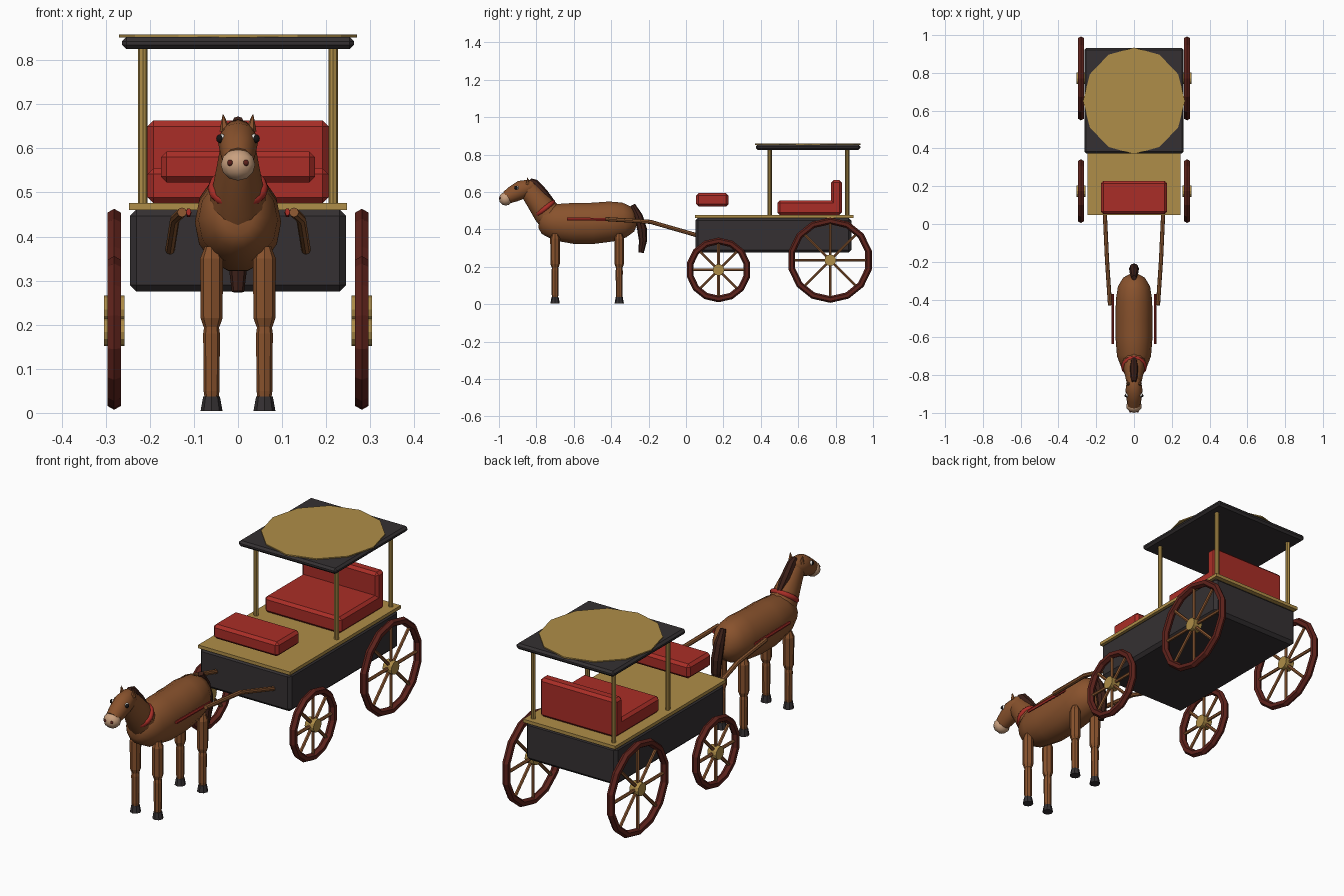
import bpy, bmesh, math
from mathutils import Vector, Matrix

if "Cube" in bpy.data.objects:
    bpy.data.objects.remove(bpy.data.objects["Cube"])


def material(name, r, g, b):
    m = bpy.data.materials.new(name)
    m.use_nodes = True
    m.diffuse_color = (r, g, b, 1)
    m.node_tree.nodes["Principled BSDF"].inputs["Base Color"].default_value = (r, g, b, 1)
    return m


GOLD = material("gold trim", 0.43, 0.27, 0.065)
RED = material("red upholstery", 0.40, 0.027, 0.02)
DARK = material("charcoal", 0.035, 0.03, 0.032)
COAT = material("horse brown", 0.25, 0.085, 0.026)
WOOD = material("wood brown", 0.27, 0.10, 0.032)
RIM = material("dark red", 0.11, 0.016, 0.011)
HAIR = material("dark hair", 0.045, 0.014, 0.009)
MUZZLE = material("pale muzzle", 0.58, 0.35, 0.21)
BLACK = material("black", 0.008, 0.007, 0.007)
WHITE = material("white", 0.8, 0.78, 0.74)


def finish(name, bm, mat, smooth=None):
    bmesh.ops.recalc_face_normals(bm, faces=bm.faces)
    me = bpy.data.meshes.new(name)
    bm.to_mesh(me)
    bm.free()
    me.materials.append(mat)
    ob = bpy.data.objects.new(name, me)
    bpy.context.collection.objects.link(ob)
    if smooth:
        bpy.ops.object.select_all(action='DESELECT')
        ob.select_set(True)
        bpy.context.view_layer.objects.active = ob
        bpy.ops.object.shade_smooth_by_angle(angle=math.radians(smooth))
    return ob


def box(name, mat, x, y, z, bevel=0.0):
    """Box given as x half width, (y0, y1), (z0, z1)."""
    bm = bmesh.new()
    bmesh.ops.create_cube(bm, size=1)
    for v in bm.verts:
        v.co = (v.co.x * 2 * x, y[0] + (v.co.y + 0.5) * (y[1] - y[0]),
                z[0] + (v.co.z + 0.5) * (z[1] - z[0]))
    if bevel:
        bmesh.ops.bevel(bm, geom=bm.edges[:], offset=bevel, segments=1, affect='EDGES')
    return finish(name, bm, mat)


def add_loft(bm, rings, sides):
    """Skin elliptical rings (centre, x radius, other radius) along a path."""
    pts = [Vector(r[0]) for r in rings]
    loops = []
    for i, (c, rx, rv) in enumerate(rings):
        t = (pts[min(i + 1, len(pts) - 1)] - pts[max(i - 1, 0)]).normalized()
        u = Vector((1, 0, 0))
        u = (u - t * u.dot(t)).normalized()
        v = t.cross(u)
        loops.append([bm.verts.new(pts[i] + u * rx * math.cos(a) + v * rv * math.sin(a))
                      for a in (2 * math.pi * k / sides for k in range(sides))])
    for a, b in zip(loops, loops[1:]):
        for k in range(sides):
            n = (k + 1) % sides
            bm.faces.new((a[k], a[n], b[n], b[k]))
    bm.faces.new(loops[0])
    bm.faces.new(loops[-1])


def loft(name, mat, rings, sides=8, smooth=None):
    bm = bmesh.new()
    add_loft(bm, rings, sides)
    return finish(name, bm, mat, smooth)


def spine(x, rows):
    return [((x, y, z), rx, rv) for y, z, rx, rv in rows]


def ball(name, mat, centre, size, smooth=60):
    bm = bmesh.new()
    bmesh.ops.create_uvsphere(bm, u_segments=10, v_segments=6, radius=1)
    bm.transform(Matrix.Translation(centre) @ Matrix.Diagonal((*size, 1)))
    return finish(name, bm, mat, smooth)


def disc(name, mat, sides, depth, matrix):
    bm = bmesh.new()
    bmesh.ops.create_cone(bm, cap_ends=True, segments=sides, radius1=1, radius2=1, depth=depth)
    bm.transform(matrix)
    return finish(name, bm, mat)


def ring(name, mat, matrix, major, minor, n=14, m=6, smooth=None):
    """Torus around local z."""
    bm = bmesh.new()
    g = []
    for i in range(n):
        a = 2 * math.pi * i / n
        row = []
        for j in range(m):
            b = 2 * math.pi * j / m
            d = major + minor * math.cos(b)
            row.append(bm.verts.new((d * math.cos(a), d * math.sin(a), minor * math.sin(b))))
        g.append(row)
    for i in range(n):
        for j in range(m):
            p, q = (i + 1) % n, (j + 1) % m
            bm.faces.new((g[i][j], g[p][j], g[p][q], g[i][q]))
    bm.transform(matrix)
    return finish(name, bm, mat, smooth)


# Carriage body, floor and seats
box("carriage_body", DARK, 0.245, (0.05, 0.885), (0.275, 0.462), 0.015)
box("floor_trim", GOLD, 0.247, (0.047, 0.895), (0.46, 0.476))
box("driver_seat", RED, 0.175, (0.053, 0.228), (0.523, 0.593), 0.013)
box("rear_seat", RED, 0.205, (0.49, 0.81), (0.476, 0.555), 0.013)
box("rear_seat_back", RED, 0.205, (0.775, 0.833), (0.476, 0.663), 0.013)

# Canopy
for x in (-0.216, 0.216):
    for y in (0.448, 0.862):
        loft("canopy_post", GOLD, [((x, y, 0.47), 0.011, 0.011), ((x, y, 0.83), 0.011, 0.011)])
box("canopy", DARK, 0.263, (0.373, 0.932), (0.825, 0.853), 0.01)
disc("canopy_top", GOLD, 12, 0.006,
     Matrix.Translation((0, 0.652, 0.855)) @ Matrix.Diagonal((0.27, 0.282, 1, 1)))

# Wheels
SIDEWAYS = Matrix.Rotation(math.pi / 2, 4, 'Y')
for side in (-1, 1):
    for label, y, z, r in (("front", 0.174, 0.183, 0.173), ("rear", 0.771, 0.235, 0.228)):
        c = Vector((side * 0.281, y, z))
        place = Matrix.Translation(c) @ SIDEWAYS
        ring(label + "_wheel_rim", RIM, place, r - 0.018, 0.018)
        disc(label + "_wheel_hub", GOLD, 12, 0.047, place @ Matrix.Diagonal((0.031, 0.031, 1, 1)))
        bm = bmesh.new()
        for k in range(8):
            a = k * math.pi / 4
            end = c + Vector((0, math.cos(a), math.sin(a))) * (r - 0.018)
            add_loft(bm, [(c, 0.008, 0.008), (end, 0.008, 0.008)], 6)
        finish(label + "_wheel_spokes", bm, WOOD)

# Shafts and harness traces
for s in (-1, 1):
    loft("shaft", WOOD, [((s * x, y, z), 0.011, 0.011) for x, y, z in
                         ((0.155, 0.07, 0.365), (0.143, -0.19, 0.44), (0.127, -0.43, 0.455))])
    loft("harness_trace", RED, [((s * 0.112, -0.37, 0.452), 0.006, 0.009),
                                ((s * 0.112, -0.635, 0.456), 0.006, 0.009)], 6)

# Horse trunk, neck and head
loft("horse_body", COAT, spine(0, (
    (-0.785, 0.445, 0.035, 0.04), (-0.765, 0.443, 0.065, 0.07), (-0.70, 0.438, 0.09, 0.10),
    (-0.60, 0.432, 0.098, 0.112), (-0.50, 0.432, 0.098, 0.113), (-0.40, 0.442, 0.096, 0.11),
    (-0.33, 0.45, 0.085, 0.096), (-0.285, 0.455, 0.058, 0.068), (-0.27, 0.458, 0.03, 0.035))),
    14, 40)
loft("horse_neck", COAT, spine(0, (
    (-0.70, 0.43, 0.07, 0.07), (-0.745, 0.49, 0.062, 0.073), (-0.80, 0.56, 0.048, 0.06),
    (-0.845, 0.615, 0.038, 0.05))), 12, 40)
loft("horse_head", COAT, spine(0, (
    (-0.805, 0.632, 0.02, 0.024), (-0.83, 0.627, 0.038, 0.04), (-0.88, 0.612, 0.045, 0.05),
    (-0.925, 0.588, 0.04, 0.044), (-0.96, 0.57, 0.034, 0.035))), 12, 40)
ball("muzzle", MUZZLE, (0, -0.964, 0.563), (0.041, 0.036, 0.036))

# Mane and tail
loft("mane", HAIR, spine(0, (
    (-0.835, 0.663, 0.012, 0.012), (-0.812, 0.645, 0.02, 0.026), (-0.765, 0.592, 0.024, 0.028),
    (-0.715, 0.54, 0.016, 0.018))), 8)
loft("tail", HAIR, spine(0, (
    (-0.285, 0.53, 0.014, 0.014), (-0.255, 0.47, 0.024, 0.024), (-0.235, 0.40, 0.026, 0.026),
    (-0.23, 0.34, 0.022, 0.022), (-0.24, 0.275, 0.014, 0.014))), 8)

# Collar tilted along the neck
ring("collar", RED, Matrix.Translation((0, -0.755, 0.51)) @ Matrix.Rotation(math.radians(38), 4, 'X'),
     0.056, 0.013, 16, 8, 50)

for s in (-1, 1):
    # Face details
    loft("ear", COAT, [((s * 0.029, -0.845, 0.64), 0.013, 0.013),
                       ((s * 0.034, -0.847, 0.677), 0.001, 0.001)], 6)
    ball("eye_white", WHITE, (s * 0.037, -0.905, 0.622), (0.010, 0.011, 0.011))
    ball("pupil", BLACK, (s * 0.041, -0.908, 0.622), (0.009, 0.010, 0.010))
    ball("nostril", RIM, (s * 0.018, -0.993, 0.567), (0.007, 0.006, 0.007))
    # Legs
    for label, y in (("front", -0.70), ("hind", -0.357)):
        x = s * 0.06
        for part, mat, rows in (
                ("upper_leg", COAT, ((0.195, 0.018), (0.215, 0.025), (0.35, 0.026), (0.378, 0.015))),
                ("lower_leg", COAT, ((0.035, 0.016), (0.05, 0.018), (0.18, 0.019), (0.20, 0.016))),
                ("hoof", DARK, ((0.004, 0.025), (0.037, 0.019)))):
            loft(label + "_" + part, mat, [((x, y, z), r, r) for z, r in rows])
